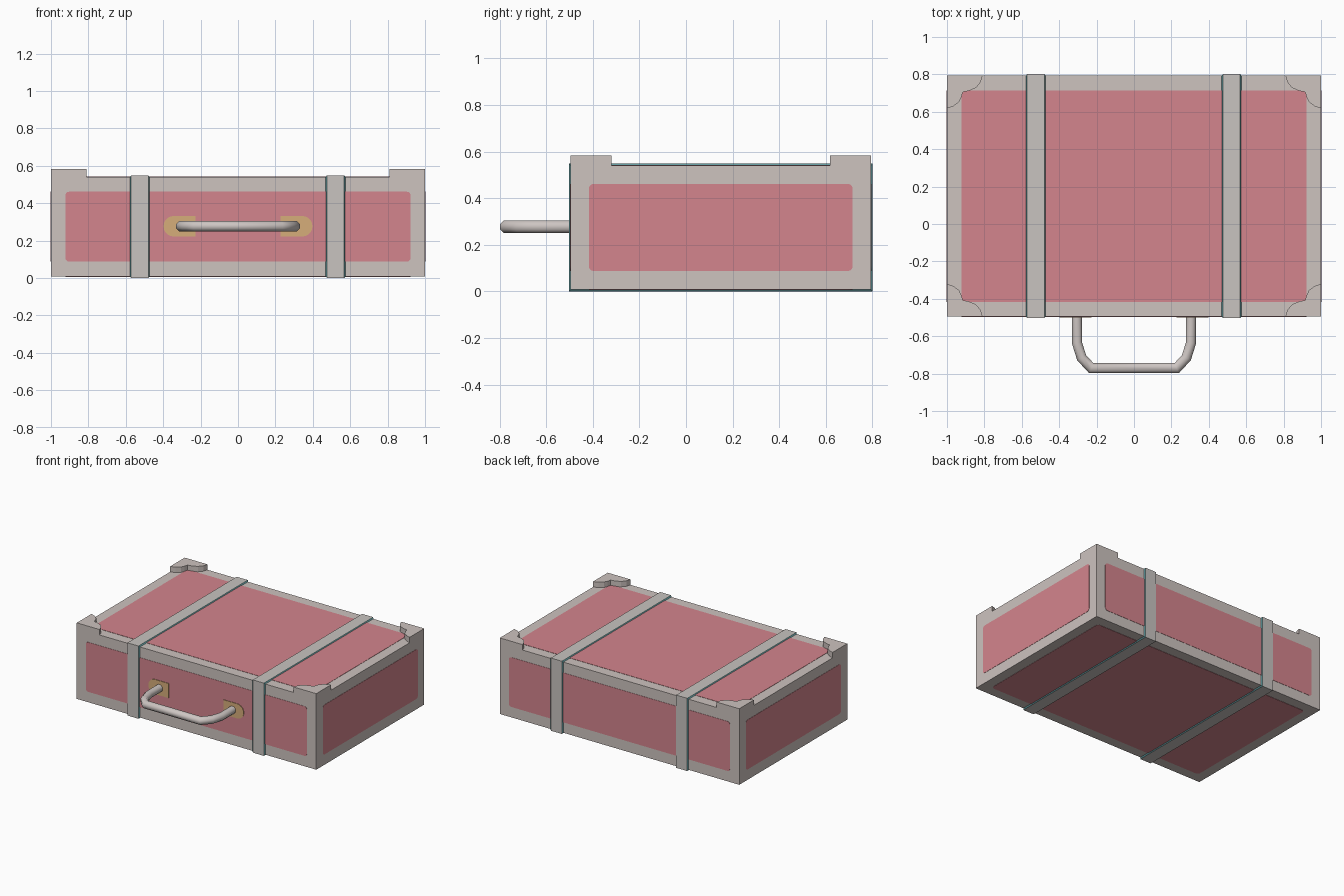
import bpy, bmesh, math
from mathutils import Vector

if "Cube" in bpy.data.objects:
    bpy.data.objects.remove(bpy.data.objects["Cube"])


def srgb(r, g, b):
    return [((c / 255 + 0.055) / 1.055) ** 2.4 for c in (r, g, b)] + [1.0]


def material(name, *rgb):
    m = bpy.data.materials.new(name)
    m.diffuse_color = srgb(*rgb)
    m.use_nodes = True
    m.node_tree.nodes["Principled BSDF"].inputs["Base Color"].default_value = m.diffuse_color
    return m


FRAME = material("warm grey trim", 205, 195, 191)
STRAP = material("strap grey", 200, 196, 192)
PINK = material("pink leather", 212, 133, 141)
TEAL = material("teal strap edge", 100, 158, 162)
TAN = material("tan leather", 214, 174, 122)
METAL = material("handle grey", 205, 197, 194)

X, Y0, Y1, Z0, Z1 = 1.0, -0.495, 0.793, 0.008, 0.541
YC, ZC = (Y0 + Y1) / 2, (Z0 + Z1) / 2


def finish(bm, name, *mats):
    bmesh.ops.recalc_face_normals(bm, faces=bm.faces)
    me = bpy.data.meshes.new(name)
    bm.to_mesh(me)
    bm.free()
    for m in mats:
        me.materials.append(m)
    ob = bpy.data.objects.new(name, me)
    bpy.context.collection.objects.link(ob)
    return ob


def prism(name, mat, points, depth):
    """Extrude a closed outline of 3D points along the depth vector."""
    bm = bmesh.new()
    f = bm.faces.new([bm.verts.new(p) for p in points])
    new = bmesh.ops.extrude_face_region(bm, geom=[f], use_keep_orig=True)["geom"]
    bmesh.ops.translate(bm, vec=Vector(depth),
                        verts=[v for v in new if isinstance(v, bmesh.types.BMVert)])
    return finish(bm, name, mat)


def rounded(hu, hv, r=0.02, n=3):
    pts = []
    for k, (su, sv) in enumerate(((1, 1), (-1, 1), (-1, -1), (1, -1))):
        for i in range(n + 1):
            a = (k + i / n) * math.pi / 2
            pts.append((su * (hu - r) + r * math.cos(a), sv * (hv - r) + r * math.sin(a)))
    return pts


# case body
prism("case_body", FRAME, [(-X, Y0, Z0), (X, Y0, Z0), (X, Y1, Z0), (-X, Y1, Z0)], (0, 0, Z1 - Z0))

# pink panels on all six sides
T = 0.002
hx, hy, hz = 0.923, (Y1 - Y0) / 2 - 0.078, 0.187
for name, y, d in (("front_panel", Y0, -T), ("back_panel", Y1, T)):
    prism(name, PINK, [(u, y, ZC + v) for u, v in rounded(hx, hz)], (0, d, 0))
for name, s in (("left_panel", -1), ("right_panel", 1)):
    prism(name, PINK, [(s * X, YC + u, ZC + v) for u, v in rounded(hy, hz)], (s * T, 0, 0))
for name, z, d in (("bottom_panel", Z0, -T), ("top_panel", Z1, T)):
    prism(name, PINK, [(u, YC + v, z) for u, v in rounded(hx, hy)], (0, 0, d))

# raised corner guards on the lid
GUARD = [(0, 0), (0.19, 0), (0.18, 0.035), (0.155, 0.065), (0.115, 0.082), (0.085, 0.087),
         (0.077, 0.115), (0.065, 0.14), (0.035, 0.163), (0, 0.175)]
for sx in (-1, 1):
    for y, sy in ((Y0, 1), (Y1, -1)):
        prism("corner_guard", FRAME,
              [(sx * (X - u), y + sy * v, Z1) for u, v in GUARD], (0, 0, 0.041))

# straps wrapping the case, with sloped teal edges
G = 0.008
for name, cx in (("left_strap", -0.525), ("right_strap", 0.522)):
    bm = bmesh.new()
    rings = []
    for sy, sz in ((-1, -1), (1, -1), (1, 1), (-1, 1)):
        ring = []
        for dx, g in ((-0.053, 0), (-0.046, G), (0.046, G), (0.053, 0)):
            ring.append(bm.verts.new((cx + dx, (Y1 if sy > 0 else Y0) + sy * g,
                                      (Z1 if sz > 0 else Z0) + sz * g)))
        rings.append(ring)
    for i in range(4):
        a, b = rings[i], rings[(i + 1) % 4]
        for j in range(4):
            k = (j + 1) % 4
            f = bm.faces.new((a[j], a[k], b[k], b[j]))
            f.material_index = 1 if j in (0, 2) else 0
    finish(bm, name, STRAP, TEAL)

# handle mounts with a rounded outer end
HZ, R = 0.277, 0.055
for name, s in (("left_handle_mount", -1), ("right_handle_mount", 1)):
    arc = [(0.343 + R * math.cos(a), R * math.sin(a))
           for a in (math.pi * (i / 10 - 0.5) for i in range(11))]
    prism(name, TAN, [(s * u, Y0, HZ + v) for u, v in [(0.228, R), (0.228, -R)] + arc],
          (0, -0.006, 0))

# carrying handle: eight-sided tube swept along a bent path
half = [(0.305, Y0), (0.305, -0.635), (0.28, -0.715), (0.228, -0.771)]
path = [(-x, y) for x, y in half] + half[::-1]
bm = bmesh.new()
rings, r, n = [], 0.029, 8
for i, (x, y) in enumerate(path):
    p = Vector((x, y))
    ins = (p - Vector(path[i - 1])).normalized() if i else Vector((0, -1))
    out = (Vector(path[i + 1]) - p).normalized() if i < len(path) - 1 else Vector((0, 1))
    t = (ins + out).normalized()
    side = Vector((-t.y, t.x)) / max(0.5, t.dot(out))
    ring = []
    for k in range(n):
        a = (k + 0.5) * math.tau / n
        q = p + side * r * math.cos(a)
        ring.append(bm.verts.new((q.x, q.y, HZ + r * math.sin(a))))
    rings.append(ring)
for a, b in zip(rings, rings[1:]):
    for k in range(n):
        bm.faces.new((a[k], a[(k + 1) % n], b[(k + 1) % n], b[k]))
for ring in (rings[0], rings[-1]):
    bm.faces.new(ring)
handle = finish(bm, "carrying_handle", METAL)
bpy.context.view_layer.objects.active = handle
handle.select_set(True)
bpy.ops.object.shade_smooth_by_angle(angle=math.radians(50))
